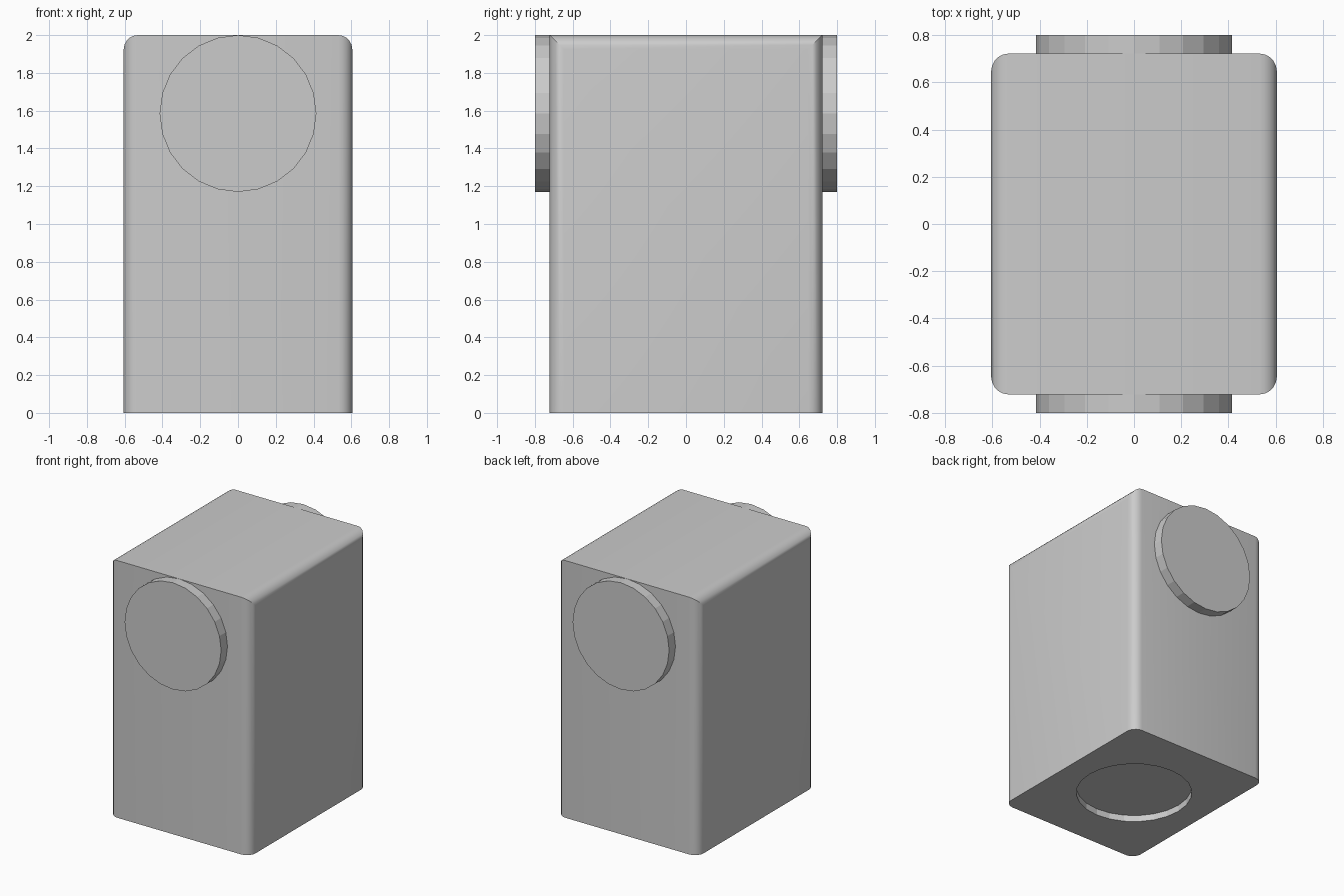
import bpy, bmesh, math
from mathutils import Matrix

if "Cube" in bpy.data.objects:
    bpy.data.objects.remove(bpy.data.objects["Cube"])

HX, HY, H = 0.605, 0.722, 2.0   # body half width, half depth, height
R, T = 0.415, 0.08              # disc radius and thickness


def add(name, bm):
    bmesh.ops.recalc_face_normals(bm, faces=bm.faces)
    me = bpy.data.meshes.new(name)
    bm.to_mesh(me)
    bm.free()
    ob = bpy.data.objects.new(name, me)
    bpy.context.collection.objects.link(ob)
    return ob


def disc(name, depth, loc, rot=Matrix()):
    bm = bmesh.new()
    bmesh.ops.create_cone(bm, cap_ends=True, segments=24, radius1=R, radius2=R,
                          depth=depth, matrix=Matrix.Translation(loc) @ rot)
    return add(name, bm)


# Body: rounded upright edges and rounded top side edges, crisp front and back top edges
bm = bmesh.new()
bmesh.ops.create_cube(bm, size=1, matrix=Matrix.Translation((0, 0, H / 2))
                      @ Matrix.Diagonal((2 * HX, 2 * HY, H, 1)))
edges = []
for e in bm.edges:
    a, b = e.verts[0].co, e.verts[1].co
    upright = abs(a.z - b.z) > 1
    top_side = abs(a.y - b.y) > 1 and a.z > 1
    if upright or top_side:
        edges.append(e)
bmesh.ops.bevel(bm, geom=edges, offset=0.075, segments=5, profile=0.5,
                affect='EDGES', clamp_overlap=True)
body = add("body", bm)
bpy.context.view_layer.objects.active = body
body.select_set(True)
bpy.ops.object.shade_smooth_by_angle(angle=math.radians(30))

# Round shallow recess in the underside
cutter = disc("recess_cutter", 0.1, (0, 0, 0))
cutter.hide_render = True
cutter.hide_set(True)
cut = body.modifiers.new("recess", 'BOOLEAN')
cut.operation, cut.solver, cut.object = 'DIFFERENCE', 'EXACT', cutter

# Round discs on front and back, sunk slightly into the body
for name, s in (("front_disc", -1), ("back_disc", 1)):
    disc(name, T + 0.02, (0, s * (0.8 - (T + 0.02) / 2), H - R),
         Matrix.Rotation(math.pi / 2, 4, 'X'))
